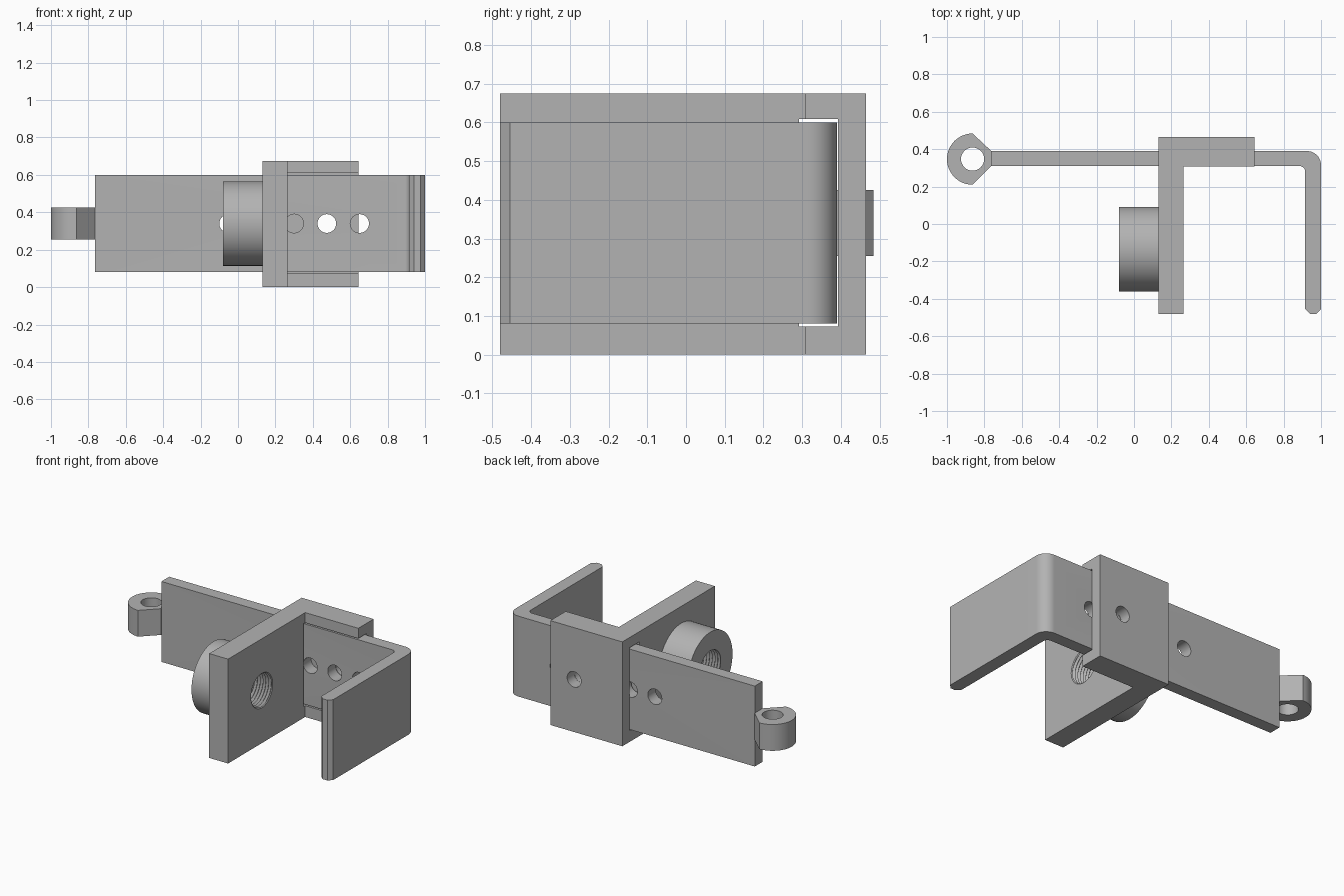
import bpy
import bmesh
from math import sin, cos, pi, radians
from mathutils import Matrix

cube = bpy.data.objects.get("Cube")
if cube:
    bpy.data.objects.remove(cube, do_unlink=True)

# Single plain metal colour
metal = bpy.data.materials.new("grey metal")
metal.use_nodes = True
colour = (0.45, 0.45, 0.45, 1)
metal.diffuse_color = colour
metal.node_tree.nodes["Principled BSDF"].inputs["Base Color"].default_value = colour

MID_Z = 0.34
BOLT_Y = -0.135


def make_object(name, bm):
    bmesh.ops.recalc_face_normals(bm, faces=bm.faces)
    mesh = bpy.data.meshes.new(name)
    bm.to_mesh(mesh)
    bm.free()
    mesh.materials.append(metal)
    ob = bpy.data.objects.new(name, mesh)
    bpy.context.collection.objects.link(ob)
    return ob


def prism(name, outline, z0, z1):
    """Extrude a plan-view outline upward."""
    bm = bmesh.new()
    face = bm.faces.new([bm.verts.new((x, y, z0)) for x, y in outline])
    new = bmesh.ops.extrude_face_region(bm, geom=[face])["geom"]
    verts = [v for v in new if isinstance(v, bmesh.types.BMVert)]
    bmesh.ops.translate(bm, verts=verts, vec=(0, 0, z1 - z0))
    return make_object(name, bm)


def box(name, x0, x1, y0, y1, z0, z1):
    return prism(name, [(x0, y0), (x1, y0), (x1, y1), (x0, y1)], z0, z1)


def cylinder(name, centre, radius, depth, axis, segments=48):
    bm = bmesh.new()
    turn = {"X": Matrix.Rotation(pi / 2, 4, "Y"),
            "Y": Matrix.Rotation(pi / 2, 4, "X"),
            "Z": Matrix.Identity(4)}[axis]
    bmesh.ops.create_cone(bm, cap_ends=True, segments=segments, radius1=radius,
                          radius2=radius, depth=depth,
                          matrix=Matrix.Translation(centre) @ turn)
    return make_object(name, bm)


def arc(cx, cy, r, start, end, steps):
    angles = [radians(start + (end - start) * i / steps) for i in range(steps + 1)]
    return [(cx + r * cos(a), cy + r * sin(a)) for a in angles]


def thread_cutter(name, x0, x1, r_small, r_big, teeth, segments=40):
    """Revolved zigzag profile that leaves a threaded bore."""
    bm = bmesh.new()
    steps = teeth * 2
    rings = []
    for i in range(steps + 1):
        x = x0 + (x1 - x0) * i / steps
        r = r_big if i % 2 else r_small
        rings.append([bm.verts.new((x, BOLT_Y + r * cos(2 * pi * k / segments),
                                    MID_Z + r * sin(2 * pi * k / segments)))
                      for k in range(segments)])
    for a, b in zip(rings, rings[1:]):
        for k in range(segments):
            n = (k + 1) % segments
            bm.faces.new((a[k], a[n], b[n], b[k]))
    bm.faces.new(rings[0])
    bm.faces.new(rings[-1])
    return make_object(name, bm)


def boolean(target, tools, operation="DIFFERENCE"):
    """Apply each tool to the target, then discard the tools."""
    for tool in tools:
        mod = target.modifiers.new("cut", "BOOLEAN")
        mod.operation = operation
        mod.solver = "EXACT"
        mod.object = tool
    bpy.context.view_layer.update()
    graph = bpy.context.evaluated_depsgraph_get()
    mesh = bpy.data.meshes.new_from_object(target.evaluated_get(graph))
    target.modifiers.clear()
    target.data = mesh
    for tool in tools:
        bpy.data.objects.remove(tool, do_unlink=True)


def smooth(ob, angle=28):
    ob.data.shade_smooth()
    ob.data.set_sharp_from_angle(angle=radians(angle))


# Bent flat arm with a rounded elbow and chamfered tip
arm_outline = [(-0.765, 0.31)]
arm_outline += arc(0.885, 0.28, 0.03, 90, 0, 5)
arm_outline += [(0.915, -0.455), (0.94, -0.48), (0.975, -0.48), (1.0, -0.455)]
arm_outline += arc(0.925, 0.315, 0.075, 0, 90, 12)
arm_outline += [(-0.765, 0.39)]
arm = prism("bent_arm", arm_outline, 0.08, 0.6)
boolean(arm, [cylinder("hole_cutter", (-0.05 + 0.175 * i, 0.35, MID_Z), 0.05, 0.3, "Y", 32)
              for i in range(5)])
smooth(arm)

# Eyelet on the end of the arm
eye_outline = arc(-0.863, 0.347, 0.137, 90, 270, 24)
eye_outline += [(-0.765, 0.308), (-0.765, 0.392)]
eyelet = prism("end_eyelet", eye_outline, 0.255, 0.425)
boolean(eyelet, [cylinder("eye_cutter", (-0.863, 0.347, MID_Z), 0.062, 0.4, "Z", 32)])
smooth(eyelet)

# Sliding L-shaped jaw with a slot for the arm and a pin hole
jaw = prism("sliding_jaw", [(0.13, -0.48), (0.265, -0.48), (0.265, 0.308),
                            (0.645, 0.308), (0.645, 0.465), (0.13, 0.465)], 0, 0.675)
boolean(jaw, [box("slot_cutter", 0.0, 0.8, 0.292, 0.392, 0.073, 0.609),
              cylinder("pin_cutter", (0.475, 0.43, MID_Z), 0.05, 0.3, "Y", 32),
              thread_cutter("jaw_thread_cutter", 0.10, 0.30, 0.105, 0.118, 10)])
smooth(jaw)

# Threaded boss on the back of the jaw
boss = cylinder("threaded_boss", (0.025, BOLT_Y, MID_Z), 0.226, 0.21, "X", 64)
boolean(boss, [thread_cutter("boss_thread_cutter", -0.1, 0.16, 0.105, 0.118, 13)])
smooth(boss)
